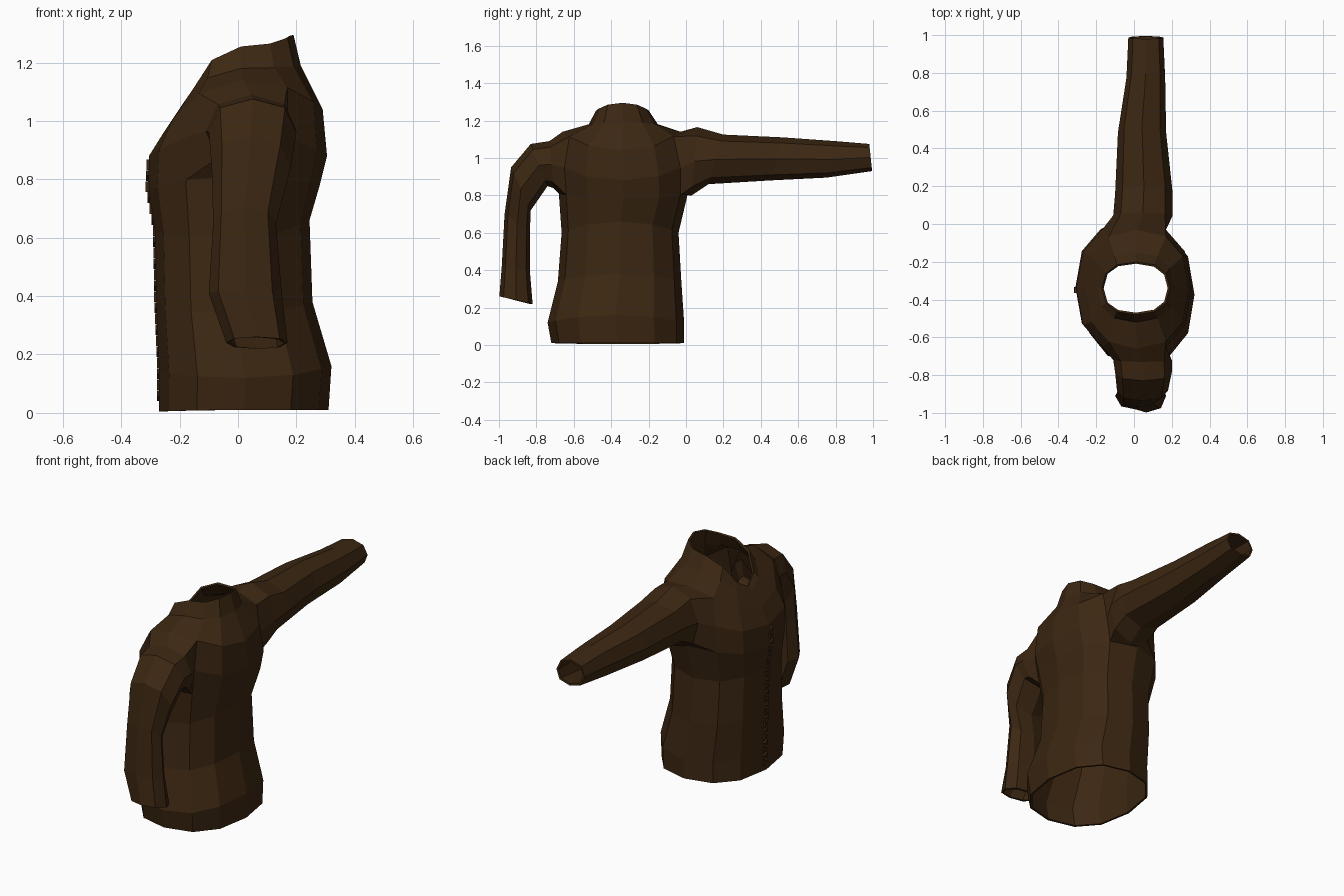
import bpy, bmesh, math
from mathutils import Vector

if "Cube" in bpy.data.objects:
    bpy.data.objects.remove(bpy.data.objects["Cube"])

leather = bpy.data.materials.new("dark brown leather")
leather.diffuse_color = (0.045, 0.020, 0.006, 1)
leather.use_nodes = True
leather.node_tree.nodes["Principled BSDF"].inputs["Base Color"].default_value = leather.diffuse_color

N = 12
# Torso rings: y min, y max, x front, x back, z front, z side, z back
TORSO = [
    (-.72, -.01, -.27, .31, .005, .01, .01),
    (-.74, -.01, -.27, .32, .14, .12, .16),
    (-.685, -.025, -.28, .255, .38, .34, .38),
    (-.665, -.04, -.285, .245, .62, .60, .66),
    (-.68, .01, -.31, .28, .76, .81, .78),     # armpits
    (-.69, .01, -.305, .305, .88, .97, .88),
    (-.66, -.03, -.255, .29, .96, 1.14, 1.04),  # shoulders
    (-.52, -.15, -.195, .215, 1.05, 1.18, 1.19),  # neck base
    (-.48, -.20, -.17, .19, 1.07, 1.255, 1.295),  # collar rim
]
# Sleeve rings: outer y, z, inner y, z, x min, x max
LEFT = [
    (.06, 1.165, .03, .80, -.11, .205),
    (.20, 1.125, .12, .86, -.10, .205),
    (.52, 1.11, .45, .88, -.085, .17),
    (.80, 1.09, .75, .895, -.04, .165),
    (.98, 1.075, .995, .93, -.03, .155),
]
RIGHT = [
    (-.73, 1.09, -.71, .84, -.11, .20),
    (-.83, 1.075, -.74, .85, -.10, .20),
    (-.935, .95, -.83, .72, -.09, .18),
    (-.97, .70, -.835, .60, -.085, .13),
    (-.985, .42, -.835, .40, -.10, .15),
    (-.998, .26, -.82, .22, -.04, .17),
]
# Armhole loop as (column, row) offsets
LOOP = [(-1, -1), (0, -1), (1, -1), (1, 0), (1, 1), (0, 1), (-1, 1), (-1, 0)]


def soft(v, p=0.85):
    return math.copysign(abs(v) ** p, v)


def torso_ring(bm, ring):
    y0, y1, xf, xb, zf, zs, zb = ring
    verts = []
    for k in range(N):                     # k=0 is the +y side, k=3 the back
        a = 2 * math.pi * k / N
        s, c = math.sin(a), math.cos(a)
        x = (xf + xb) / 2 + soft(s) * (xb - xf) / 2
        y = (y0 + y1) / 2 + soft(c) * (y1 - y0) / 2
        z = zs + ((zb if s > 0 else zf) - zs) * s * s
        verts.append(bm.verts.new((x, y, z)))
    return verts


def bridge(bm, a, b):
    n = len(a)
    for i in range(n):
        j = (i + 1) % n
        bm.faces.new((a[i], a[j], b[j], b[i]))


def sleeve(bm, rings, side, sections):
    step = 1 if side == 0 else -1
    prev = [rings[5 + r][(side + step * c) % N] for c, r in LOOP]
    for yo, zo, yi, zi, x0, x1 in sections:
        cur = []
        for c, r in LOOP:
            k = 1 if c * r == 0 else 0.74
            cur.append(bm.verts.new(((x0 + x1) / 2 + c * k * (x1 - x0) / 2,
                                     (yo + yi) / 2 + r * k * (yo - yi) / 2,
                                     (zo + zi) / 2 + r * k * (zo - zi) / 2)))
        bridge(bm, prev, cur)
        prev = cur


def finish(bm, name, thickness):
    me = bpy.data.meshes.new(name)
    bmesh.ops.recalc_face_normals(bm, faces=bm.faces)
    bm.to_mesh(me)
    bm.free()
    me.materials.append(leather)
    ob = bpy.data.objects.new(name, me)
    bpy.context.collection.objects.link(ob)
    if thickness:
        mod = ob.modifiers.new("cloth thickness", "SOLIDIFY")
        mod.thickness = thickness
        mod.offset = -1
    return ob


# Jacket shell: torso, collar and both sleeves in one skin
bm = bmesh.new()
rings = [torso_ring(bm, r) for r in TORSO]
for i in range(len(rings) - 1):
    for k in range(N):
        if i in (4, 5) and k in (11, 0, 5, 6):   # leave the armholes open
            continue
        j = (k + 1) % N
        bm.faces.new((rings[i][k], rings[i][j], rings[i + 1][j], rings[i + 1][k]))
sleeve(bm, rings, 0, LEFT)
sleeve(bm, rings, 6, RIGHT)
bmesh.ops.delete(bm, geom=[v for v in bm.verts if not v.link_faces], context="VERTS")
finish(bm, "jacket_shell", 0.012)

# Zip: interlocking pointed teeth down the front edge
front = [(r[4], r[2]) for r in TORSO[:6]]


def front_x(z):
    for (z0, x0), (z1, x1) in zip(front, front[1:]):
        if z <= z1:
            return x0 + (x1 - x0) * (z - z0) / (z1 - z0)
    return front[-1][1]


bm = bmesh.new()
COUNT = 22
for i in range(COUNT):
    z = 0.04 + i * 0.83 / COUNT
    x = front_x(z)
    s = 1 if i % 2 else -1
    tri = [(-.35 - s * .014, z), (-.35 - s * .014, z + .036), (-.35 + s * .016, z + .018)]
    lo = [bm.verts.new((x + .004, y, h)) for y, h in tri]
    hi = [bm.verts.new((x - .007, y, h)) for y, h in tri]
    bridge(bm, lo, hi)
    bm.faces.new(lo)
    bm.faces.new(hi)
finish(bm, "zip_teeth", 0)
